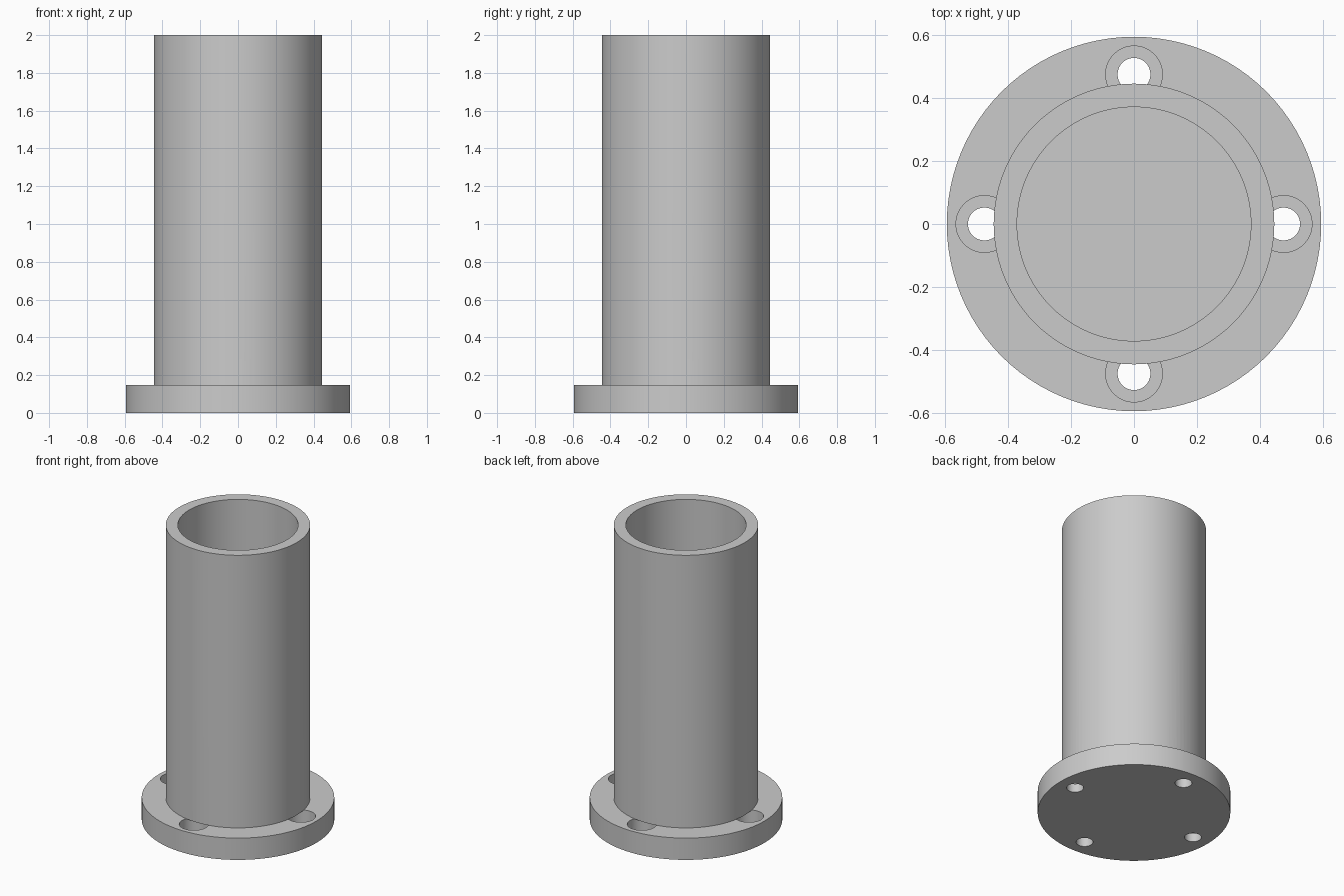
import bpy, bmesh, math
from mathutils import Matrix

if "Cube" in bpy.data.objects:
    bpy.data.objects.remove(bpy.data.objects["Cube"])

FLANGE_R, FLANGE_T = 0.593, 0.148
TUBE_R, BORE_R, HEIGHT = 0.4445, 0.3705, 2.0
HOLE_R, COUNTERBORE_R, SEAT_Z = 0.052, 0.09, 0.059
BOLT_CIRCLE = 0.474


def lathe(bm, profile, sides, x=0.0, y=0.0):
    """Revolve an (r, z) profile about a vertical axis at x, y into a closed solid."""
    rings = []
    for r, z in profile:
        if r == 0:
            rings.append([bm.verts.new((x, y, z))] * sides)
        else:
            rings.append([bm.verts.new((x + r * math.cos(2 * math.pi * i / sides),
                                        y + r * math.sin(2 * math.pi * i / sides), z))
                          for i in range(sides)])
    for a, b in zip(rings, rings[1:]):
        for i in range(sides):
            j = (i + 1) % sides
            bm.faces.new(list(dict.fromkeys((a[i], a[j], b[j], b[i]))))


def make_object(name, bm):
    bmesh.ops.recalc_face_normals(bm, faces=bm.faces)
    mesh = bpy.data.meshes.new(name)
    bm.to_mesh(mesh)
    bm.free()
    obj = bpy.data.objects.new(name, mesh)
    bpy.context.collection.objects.link(obj)
    return obj


# Flange and blind tube as one turned solid
bm = bmesh.new()
lathe(bm, [(0, 0), (FLANGE_R, 0), (FLANGE_R, FLANGE_T), (TUBE_R, FLANGE_T),
           (TUBE_R, HEIGHT), (BORE_R, HEIGHT), (BORE_R, FLANGE_T), (0, FLANGE_T)], 96)
body = make_object("flanged_tube", bm)

grey = bpy.data.materials.new("plain grey")
grey.diffuse_color = (0.6, 0.6, 0.6, 1)
grey.use_nodes = True
grey.node_tree.nodes["Principled BSDF"].inputs["Base Color"].default_value = grey.diffuse_color
body.data.materials.append(grey)

# Four counterbored bolt holes, cut in the flange only and running under the tube wall
bm = bmesh.new()
for dx, dy in ((1, 0), (0, 1), (-1, 0), (0, -1)):
    lathe(bm, [(0, -0.05), (HOLE_R, -0.05), (HOLE_R, SEAT_Z), (COUNTERBORE_R, SEAT_Z),
               (COUNTERBORE_R, FLANGE_T), (0, FLANGE_T)], 40, dx * BOLT_CIRCLE, dy * BOLT_CIRCLE)
cutter = make_object("bolt_hole_cutter", bm)
cutter.hide_render = True

cut = body.modifiers.new("bolt_holes", 'BOOLEAN')
cut.operation = 'DIFFERENCE'
cut.solver = 'EXACT'
cut.object = cutter
bpy.context.view_layer.objects.active = body
body.select_set(True)
bpy.ops.object.modifier_apply(modifier=cut.name)
bpy.data.objects.remove(cutter)

# Round walls smooth, rims sharp
bpy.ops.object.shade_smooth_by_angle(angle=math.radians(30))
